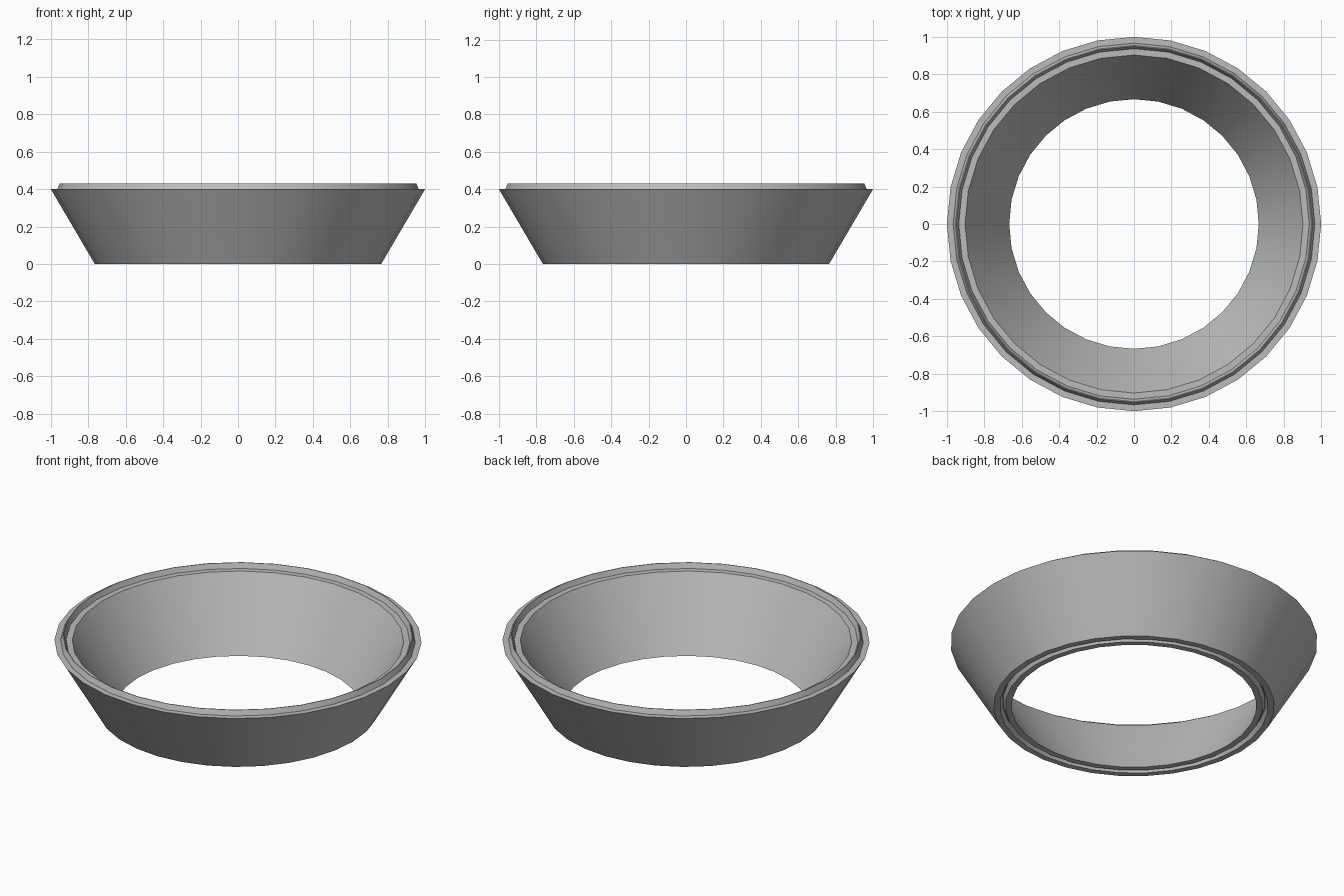
import bpy
import bmesh
import math
from mathutils import Vector

cube = bpy.data.objects.get("Cube")
if cube:
    bpy.data.objects.remove(cube, do_unlink=True)

SEGMENTS = 32
HEIGHT = 0.4      # shelf height
RIDGE = 0.03      # ridge height and groove depth
BOTTOM_OUTER, BOTTOM_INNER = 0.765, 0.667
TOP_OUTER, TOP_INNER = 1.0, 0.903


def stepped_edge(outer, inner, z):
    """Flat shelf, narrow tapered ridge, flat shelf: from outside to inside."""
    mid = (outer + inner) / 2
    return [(outer, z), (mid + 0.015, z), (mid + 0.002, z + RIDGE),
            (mid - 0.002, z + RIDGE), (mid - 0.015, z), (inner, z)]


# Closed cross-section: ridge on the top rim, matching groove underneath
profile = stepped_edge(TOP_OUTER, TOP_INNER, HEIGHT)
profile += reversed(stepped_edge(BOTTOM_OUTER, BOTTOM_INNER, 0.0))

# Revolve the cross-section around the vertical axis
bm = bmesh.new()
verts = [bm.verts.new((r, 0, z)) for r, z in profile]
edges = [bm.edges.new((v, verts[i - 1])) for i, v in enumerate(verts)]
bmesh.ops.spin(bm, geom=verts + edges, cent=Vector(), axis=Vector((0, 0, 1)),
               angle=2 * math.pi, steps=SEGMENTS, use_merge=False)
bmesh.ops.remove_doubles(bm, verts=bm.verts[:], dist=0.0005)
bmesh.ops.recalc_face_normals(bm, faces=bm.faces[:])
mesh = bpy.data.meshes.new("tapered_ring")
bm.to_mesh(mesh)
bm.free()

ring = bpy.data.objects.new("tapered_ring", mesh)
bpy.context.collection.objects.link(ring)

# Plain grey material
grey = bpy.data.materials.new("grey")
grey.use_nodes = True
color = (0.5, 0.5, 0.5, 1)
grey.diffuse_color = color
grey.node_tree.nodes["Principled BSDF"].inputs["Base Color"].default_value = color
mesh.materials.append(grey)

# Smooth walls with crisp rims
bpy.ops.object.select_all(action='DESELECT')
ring.select_set(True)
bpy.context.view_layer.objects.active = ring
bpy.ops.object.shade_smooth_by_angle(angle=math.radians(30))
